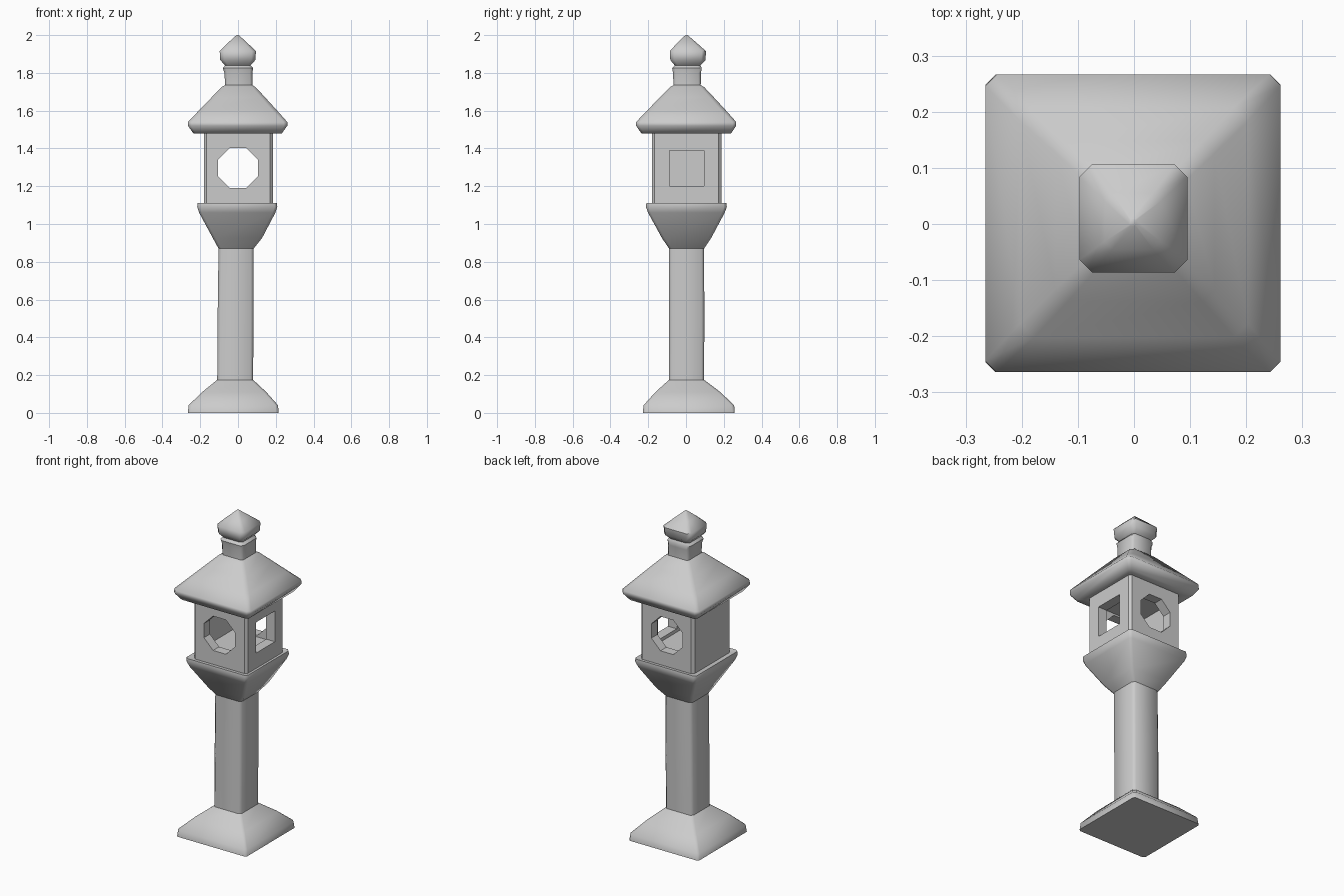
import bpy, bmesh, math

if "Cube" in bpy.data.objects:
    bpy.data.objects.remove(bpy.data.objects["Cube"])


def finish(obj, angle=50):
    bpy.ops.object.select_all(action='DESELECT')
    obj.select_set(True)
    bpy.context.view_layer.objects.active = obj
    bpy.ops.object.shade_smooth_by_angle(angle=math.radians(angle))


def loft(name, sections, cap_bottom=False, cap_top=False):
    """Skin chamfered square sections: (z, centre x, centre y, half x, half y, corner cut)."""
    bm = bmesh.new()
    rings = []
    for z, cx, cy, hx, hy, c in sections:
        pts = [(hx, -hy + c), (hx, hy - c), (hx - c, hy), (-hx + c, hy),
               (-hx, hy - c), (-hx, -hy + c), (-hx + c, -hy), (hx - c, -hy)]
        rings.append([bm.verts.new((cx + x, cy + y, z)) for x, y in pts])
    for a, b in zip(rings, rings[1:]):
        for i in range(8):
            j = (i + 1) % 8
            bm.faces.new((a[i], a[j], b[j], b[i]))
    if cap_bottom:
        bm.faces.new(rings[0][::-1])
    if cap_top:
        bm.faces.new(rings[-1])
    mesh = bpy.data.meshes.new(name)
    bm.to_mesh(mesh)
    bm.free()
    obj = bpy.data.objects.new(name, mesh)
    bpy.context.collection.objects.link(obj)
    finish(obj)
    return obj


# Shared joint sections
SHAFT_LOW = (0.175, -0.015, 0.003, 0.095, 0.093, 0.015)
SHAFT_TOP = (0.87, -0.01, 0.003, 0.093, 0.093, 0.015)
BOX_LOW = (1.105, 0.002, 0.003, 0.183, 0.184, 0.015)
BOX_TOP = (1.48, 0.002, 0.003, 0.183, 0.184, 0.015)
NECK_LOW = (1.735, 0.004, 0.006, 0.072, 0.072, 0.012)

# Spreading foot
loft("base", [
    (0.0, -0.025, 0.015, 0.24, 0.243, 0.012),
    (0.04, -0.025, 0.015, 0.237, 0.24, 0.015),
    (0.11, -0.02, 0.01, 0.17, 0.172, 0.015),
    SHAFT_LOW], cap_bottom=True)

# Square post
loft("post", [SHAFT_LOW, (0.5, -0.013, 0.004, 0.095, 0.093, 0.015), SHAFT_TOP])

# Flared platform under the fire box
loft("platform", [
    SHAFT_TOP,
    (0.925, -0.003, 0.003, 0.13, 0.13, 0.015),
    (1.06, -0.004, 0.002, 0.202, 0.203, 0.015),
    (1.09, -0.004, 0.002, 0.212, 0.214, 0.015),
    (1.11, -0.004, 0.002, 0.21, 0.212, 0.015),
    BOX_LOW])

# Hollow fire box: round windows front and back, square one on the right
box = loft("fire_box", [BOX_LOW, BOX_TOP], True, True)


def cube_cutter(name, loc, size):
    bpy.ops.mesh.primitive_cube_add(size=1, location=loc)
    obj = bpy.context.object
    obj.name, obj.scale = name, size
    return obj


cutters = [cube_cutter("room_cutter", (0.0, 0.003, 1.297), (0.25, 0.25, 0.235)),
           cube_cutter("square_window_cutter", (0.2, 0.004, 1.295), (0.3, 0.185, 0.19))]
bpy.ops.mesh.primitive_cylinder_add(vertices=8, radius=0.115, depth=0.6,
                                    location=(0, 0, 1.297),
                                    rotation=(math.pi / 2, math.radians(22.5), 0))
cutters.append(bpy.context.object)
cutters[-1].name = "round_window_cutter"
for cutter in cutters:
    cutter.hide_render = True
    mod = box.modifiers.new("opening", 'BOOLEAN')
    mod.operation, mod.solver, mod.object = 'DIFFERENCE', 'EXACT', cutter
    bpy.context.view_layer.objects.active = box
    bpy.ops.object.modifier_apply(modifier=mod.name)
for cutter in cutters:
    bpy.data.objects.remove(cutter, do_unlink=True)

# Drop the hidden caps where the box meets platform and roof
bm = bmesh.new()
bm.from_mesh(box.data)
hidden = [f for f in bm.faces if all(v.co.z < 1.11 for v in f.verts)
          or all(v.co.z > 1.475 for v in f.verts)]
bmesh.ops.delete(bm, geom=hidden, context='FACES')
bm.to_mesh(box.data)
bm.free()
finish(box, 40)

# Hipped roof with thick eaves
loft("roof", [
    BOX_TOP,
    (1.478, -0.002, 0.001, 0.233, 0.236, 0.015),
    (1.52, -0.002, 0.001, 0.263, 0.265, 0.018),
    (1.54, -0.002, 0.001, 0.263, 0.265, 0.02),
    (1.605, 0.0, 0.003, 0.203, 0.205, 0.025),
    (1.67, 0.002, 0.005, 0.142, 0.143, 0.022),
    (1.725, 0.003, 0.006, 0.09, 0.09, 0.018),
    NECK_LOW])

# Finial: neck, pinch, and pointed bud
loft("finial", [
    NECK_LOW,
    (1.80, 0.002, 0.005, 0.074, 0.074, 0.014),
    (1.825, 0.0, 0.005, 0.08, 0.078, 0.016),
    (1.84, -0.001, 0.008, 0.068, 0.068, 0.016),
    (1.868, -0.001, 0.01, 0.093, 0.093, 0.022),
    (1.915, -0.001, 0.01, 0.096, 0.096, 0.022),
    (1.96, -0.002, 0.005, 0.05, 0.05, 0.014),
    (2.0, -0.002, 0.003, 0.006, 0.006, 0.002)], cap_top=True)
